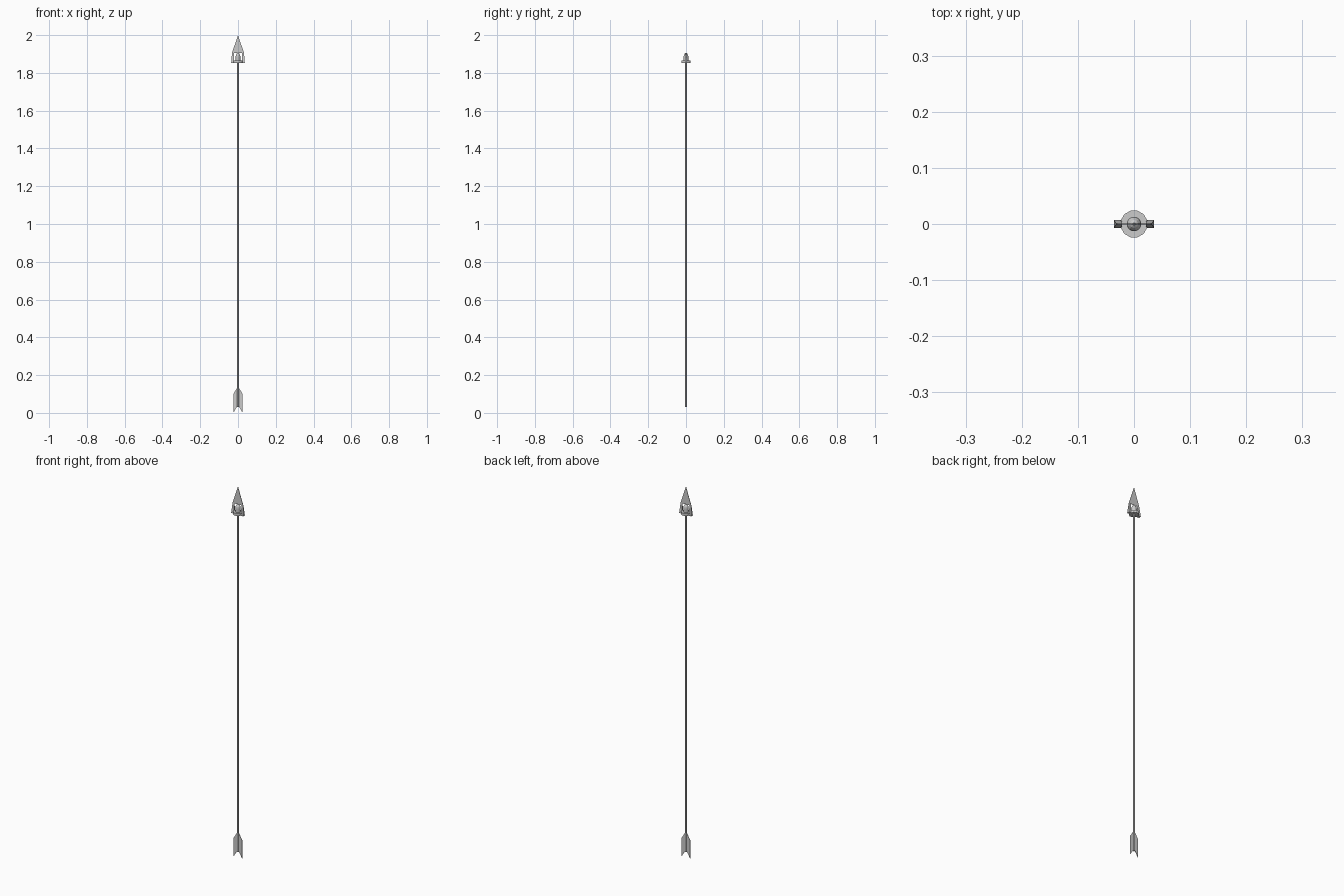
import bpy, bmesh, math

if "Cube" in bpy.data.objects:
    bpy.data.objects.remove(bpy.data.objects["Cube"])


def add_mesh(name, verts, faces):
    me = bpy.data.meshes.new(name)
    me.from_pydata(verts, [], faces)
    bm = bmesh.new()
    bm.from_mesh(me)
    bmesh.ops.recalc_face_normals(bm, faces=bm.faces)
    bm.to_mesh(me)
    bm.free()
    ob = bpy.data.objects.new(name, me)
    bpy.context.collection.objects.link(ob)
    return ob


def plate(name, outline, half):
    """Flat plate in the xz plane; half gives half thickness at each z."""
    n = len(outline)
    verts = [(x, s * half(z), z) for s in (-1, 1) for x, z in outline]
    faces = [list(range(n)), list(range(2 * n - 1, n - 1, -1))]
    faces += [(i, (i + 1) % n, n + (i + 1) % n, n + i) for i in range(n)]
    return add_mesh(name, verts, faces)


def lathe(name, profile, sides):
    """Closed turned shape around z."""
    verts = [(r * math.cos(2 * math.pi * (k + .5) / sides),
              r * math.sin(2 * math.pi * (k + .5) / sides), z)
             for r, z in profile for k in range(sides)]
    faces = [(j * sides + k, j * sides + (k + 1) % sides,
              (j + 1) * sides + (k + 1) % sides, (j + 1) * sides + k)
             for j in range(len(profile) - 1) for k in range(sides)]
    last = (len(profile) - 1) * sides
    faces += [list(range(sides)), list(range(last, last + sides))]
    return add_mesh(name, verts, faces)


# Long thin shaft
lathe("shaft", [(0.0055, 0.03), (0.0055, 1.86)], 8)

# Flat triangular blade
plate("blade", [(0, 2.0), (0.032, 1.905), (-0.032, 1.905)], lambda z: 0.001)

# Legs below the blade, thickening towards the bottom
for side, label in ((1, "right"), (-1, "left")):
    plate("blade_leg_" + label,
          [(side * 0.021, 1.905), (side * 0.032, 1.905),
           (side * 0.036, 1.852), (side * 0.022, 1.852)],
          lambda z: 0.001 + 0.006 * (1.905 - z) / 0.053)

# Collar disc and domed socket
lathe("collar", [(0.0245, 1.853), (0.0245, 1.866)], 12)
lathe("socket", [(0.013, 1.864), (0.013, 1.887), (0.0112, 1.895),
                 (0.007, 1.902), (0.002, 1.906)], 12)

# Flat fletching with notched tail
right_edge = [(0.006, 0.13), (0.025, 0.10), (0.025, 0.0), (0.006, 0.032)]
outline = right_edge + [(-x, z) for x, z in reversed(right_edge)]
plate("fletching", outline, lambda z: 0.001)
